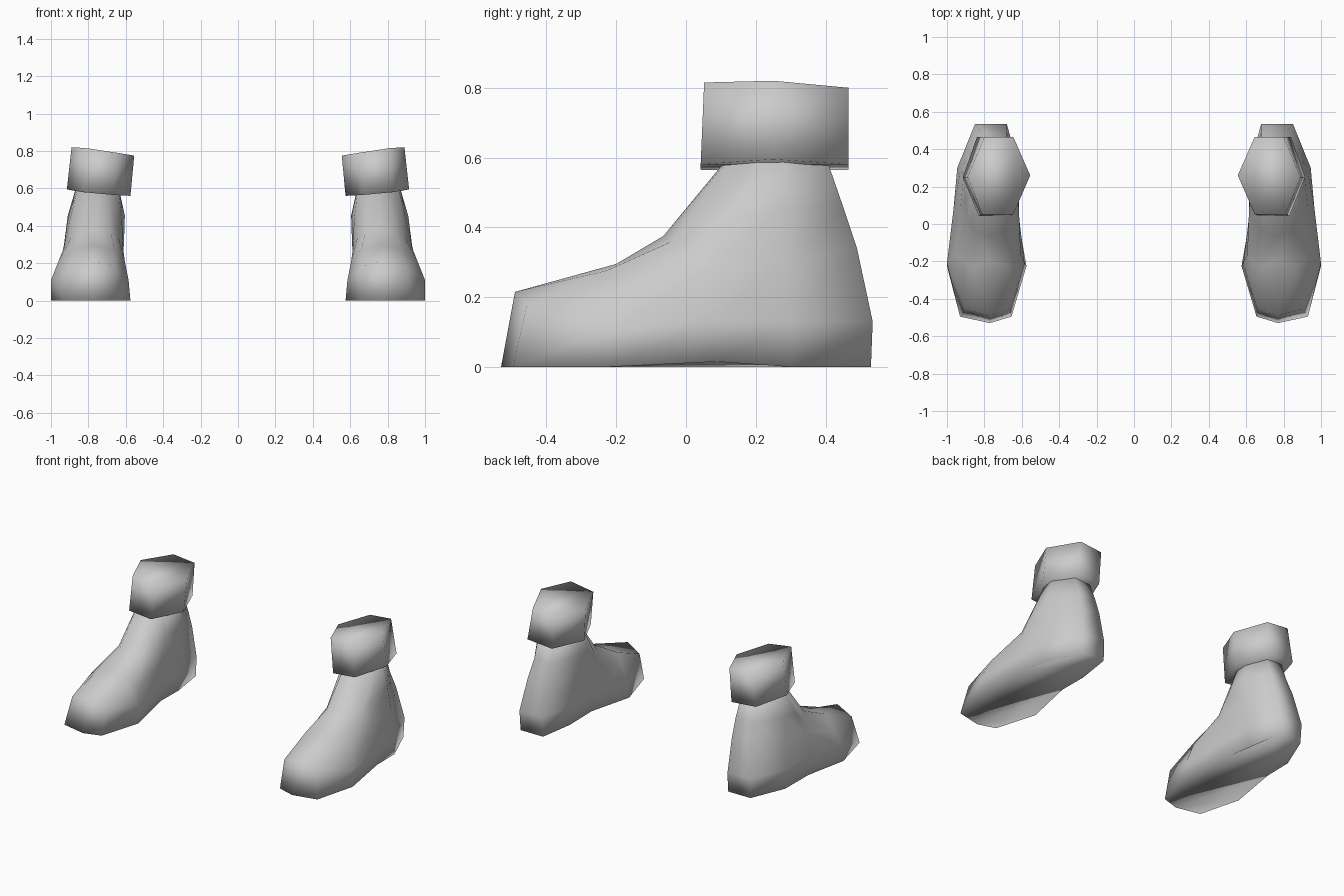
import bpy
import bmesh

if "Cube" in bpy.data.objects:
    bpy.data.objects.remove(bpy.data.objects["Cube"])

grey = bpy.data.materials.new("warm_grey")
grey.diffuse_color = (0.6, 0.6, 0.6, 1.0)
grey.use_nodes = True
grey.node_tree.nodes["Principled BSDF"].inputs["Base Color"].default_value = grey.diffuse_color


def loft(name, rings):
    """Skin stacked rings, cap both ends, smooth, and mirror to the other side."""
    bm = bmesh.new()
    loops = [[bm.verts.new(p) for p in ring] for ring in rings]
    n = len(loops[0])
    for low, high in zip(loops, loops[1:]):
        for i in range(n):
            j = (i + 1) % n
            bm.faces.new((low[i], low[j], high[j], high[i]))
    bm.faces.new(loops[0][::-1])
    bm.faces.new(loops[-1])
    bmesh.ops.recalc_face_normals(bm, faces=bm.faces[:])
    for f in bm.faces:
        f.smooth = True
    mesh = bpy.data.meshes.new(name)
    bm.to_mesh(mesh)
    bm.free()
    mesh.materials.append(grey)
    ob = bpy.data.objects.new(name, mesh)
    bpy.context.collection.objects.link(ob)
    mirror = ob.modifiers.new("other_side", 'MIRROR')
    mirror.use_mirror_merge = False
    return ob


def boot_ring(half):
    """Rows run toe to heel as (outer x, inner x, y, z); toe row is shared."""
    outer = [(xo, y, z) for xo, xi, y, z in half]
    inner = [(xi, y, z) for xo, xi, y, z in half[1:]]
    return outer + inner[::-1]


# Boot body: sole outline, welt, lower instep, upper instep, ankle
sole = [(.77, .77, -.53, 0), (.93, .655, -.495, 0), (1.0, .575, -.225, 0),
        (.96, .63, .09, .015), (.94, .645, .30, 0), (.845, .68, .53, 0)]
welt = [(.77, .77, -.49, .215), (.90, .66, -.455, .18), (1.0, .585, -.21, .11),
        (.965, .62, .08, .13), (.945, .63, .30, .13), (.85, .68, .535, .13)]
lower = [(.77, .77, -.20, .295), (.87, .66, -.23, .275), (.96, .605, -.17, .21),
         (.93, .615, .07, .285), (.93, .61, .28, .30), (.82, .68, .49, .34)]
upper = [(.76, .76, -.065, .375), (.84, .68, -.04, .36), (.89, .64, .02, .34),
         (.90, .62, .13, .425), (.91, .605, .27, .455), (.80, .68, .45, .46)]
ankle = [(.75, .75, .10, .575), (.80, .70, .11, .58), (.83, .67, .14, .585),
         (.86, .64, .20, .59), (.87, .635, .28, .59), (.80, .69, .405, .59)]
loft("boot", [boot_ring(r) for r in (sole, welt, lower, upper, ankle)])

# Six-sided ankle cuff, leaning inward
cuff_bottom = [(.575, .25, .56), (.67, .042, .565), (.83, .042, .58),
               (.915, .25, .595), (.84, .465, .58), (.66, .465, .565)]
cuff_top = [(.555, .26, .775), (.645, .052, .79), (.81, .052, .815),
            (.89, .25, .82), (.80, .465, .80), (.645, .465, .785)]
loft("ankle_cuff", [cuff_bottom, cuff_top])
